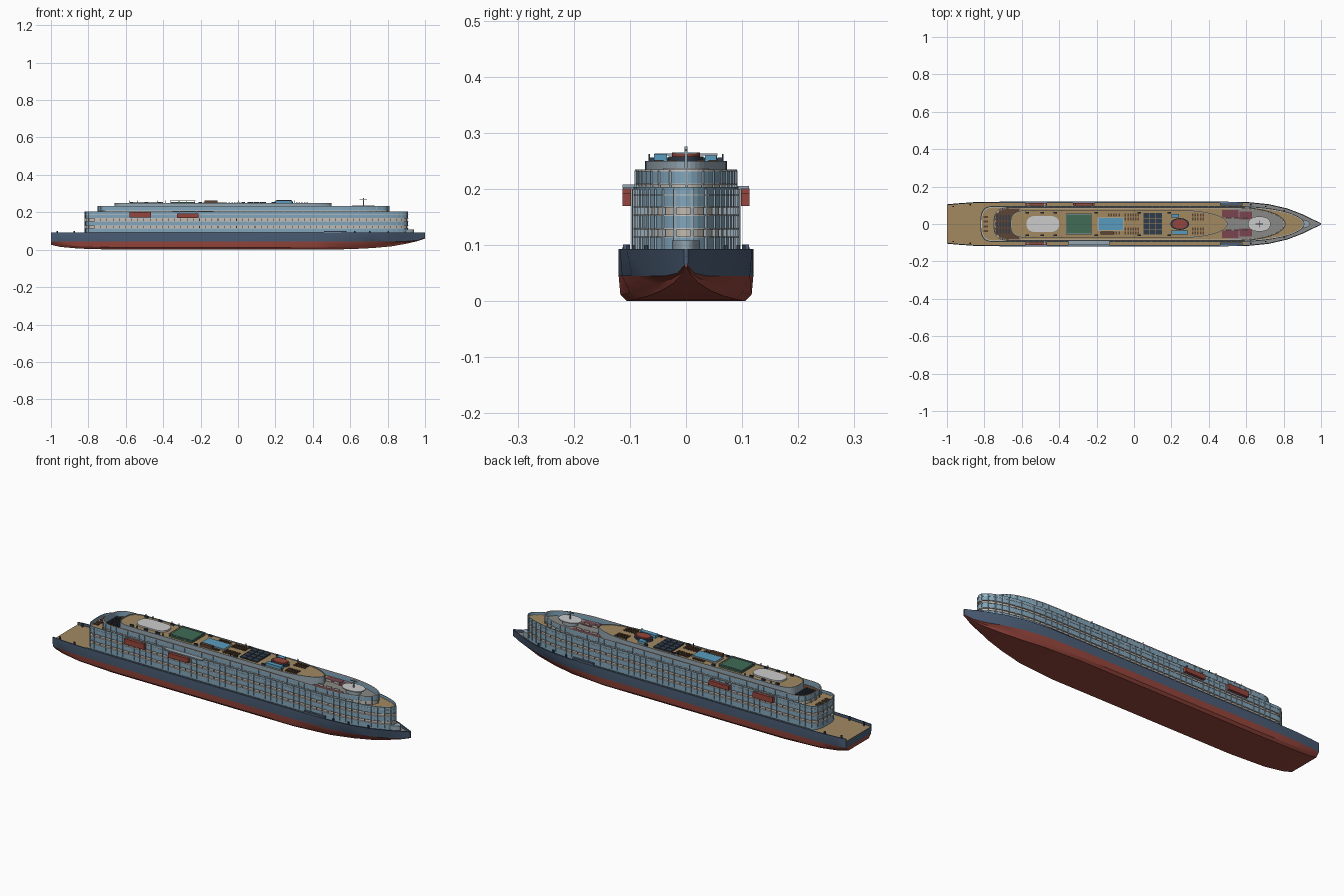
import bpy, bmesh, math
from mathutils import Vector

if "Cube" in bpy.data.objects:
    bpy.data.objects.remove(bpy.data.objects["Cube"])

def mat(name, r, g, b):
    m = bpy.data.materials.new(name)
    m.diffuse_color = (r, g, b, 1)
    m.use_nodes = True
    m.node_tree.nodes["Principled BSDF"].inputs["Base Color"].default_value = m.diffuse_color
    return m

NAVY = mat("navy", .07, .11, .18)
RED = mat("red", .30, .06, .045)
GLASS = mat("glass", .22, .38, .50)
CREAM = mat("cream", .55, .50, .44)
WHITE = mat("white", .75, .75, .72)
TAN = mat("teak", .36, .25, .12)
BROWN = mat("brown", .11, .06, .035)
GREY = mat("grey", .25, .25, .24)
GREEN = mat("green", .05, .15, .09)
POOL = mat("pool", .10, .33, .52)
DARK = mat("dark", .03, .045, .07)
MAROON = mat("maroon", .20, .06, .08)
STEEL = mat("steel_blue", .30, .38, .44)

def make(name, verts, faces, mats, idx=None):
    me = bpy.data.meshes.new(name)
    me.from_pydata(verts, [], faces)
    for m in mats:
        me.materials.append(m)
    if idx:
        me.polygons.foreach_set("material_index", idx)
    bm = bmesh.new()
    bm.from_mesh(me)
    bmesh.ops.recalc_face_normals(bm, faces=bm.faces)
    bm.to_mesh(me)
    bm.free()
    ob = bpy.data.objects.new(name, me)
    bpy.context.collection.objects.link(ob)
    return ob

def outline(x0, x1, w, la, lf, ea=3, ef=2, n=14):
    """Closed plan outline with superellipse ends."""
    half = []
    for length, e, base, s in ((la, ea, x0 + la, -1), (lf, ef, x1 - lf, 1)):
        arc = []
        for i in range(n + 1):
            a = math.pi / 2 * i / n
            arc.append((base + s * length * math.cos(a) ** (2 / e), w * math.sin(a) ** (2 / e)))
        half += arc if s < 0 else arc[::-1]
    half[0], half[-1] = (x0, 0), (x1, 0)
    return half + [(x, -y) for x, y in half[-2:0:-1]]

def prism(name, pts, z0, z1, m):
    n = len(pts)
    v = [(x, y, z) for z in (z0, z1) for x, y in pts]
    f = [(i, (i + 1) % n, n + (i + 1) % n, n + i) for i in range(n)]
    return make(name, v, f + [tuple(range(n)), tuple(range(n, 2 * n))], [m])

def ring(name, spec, d, z0, z1, m, out=0):
    """Thin wall following an outline; d is its thickness."""
    x0, x1, w, la, lf = spec
    a = outline(x0 - out, x1 + out, w + out, la, lf)
    b = outline(x0 + d, x1 - d, w - d, la, lf)
    n = len(a)
    v = [(x, y, z) for p, z in ((a, z0), (a, z1), (b, z1), (b, z0)) for x, y in p]
    f = [(k * n + i, k * n + (i + 1) % n, (k + 1) % 4 * n + (i + 1) % n, (k + 1) % 4 * n + i)
         for k in range(4) for i in range(n)]
    return make(name, v, f, [m])

def boxes(name, items, m):
    """items: (x0, x1, y0, y1, z0, z1)"""
    v, f = [], []
    for x0, x1, y0, y1, z0, z1 in items:
        o = len(v)
        v += [(x, y, z) for z in (z0, z1) for x, y in ((x0, y0), (x1, y0), (x1, y1), (x0, y1))]
        f += [tuple(o + i for i in q) for q in ((0, 3, 2, 1), (4, 5, 6, 7), (0, 1, 5, 4),
                                               (1, 2, 6, 5), (2, 3, 7, 6), (3, 0, 4, 7))]
    return make(name, v, f, [m])

def both(items):
    return items + [(a, b, -d, -c, e, g) for a, b, c, d, e, g in items]

def fins(name, spec, z0, z1, step, m, out=.003):
    """Vertical dividers spaced around an outline."""
    pts = [Vector(p) for p in outline(*spec)]
    items, carry = [], 0
    for a, b in zip(pts, pts[1:] + pts[:1]):
        L = (b - a).length
        t = carry
        while t < L:
            p = a.lerp(b, t / L)
            items.append((p.x - .0015, p.x + .0015, p.y - out, p.y + out, z0, z1))
            t += step
        carry = t - L
    return boxes(name, items, m)

# Hull: lofted stations (x, deck half-width, waterline, bottom, keel height)
stations = [(-1, .105, .104, .095, .026), (-.95, .110, .110, .102, .015), (-.85, .117, .117, .112, .006),
            (-.65, .12, .12, .117, 0), (0, .12, .12, .117, 0), (.4, .12, .12, .117, 0),
            (.6, .118, .114, .1, .003), (.72, .106, .096, .075, .009), (.82, .083, .068, .05, .018),
            (.9, .052, .037, .025, .032), (.96, .023, .015, .01, .046), (1, .004, .003, .002, .06)]
verts, faces, idx = [], [], []
for x, wd, ww, wb, zb in stations:
    wl = max(.045, zb + .004)
    wi = max(wd - .005, .001)
    h = [(0, zb), (wb * .9, zb), (wb, zb + min(.012, (wl - zb) * .6)), (ww, wl),
         (wd, .093), (wi, .093), (wi, .08), (0, .08)]
    verts += [(x, y, z) for y, z in h] + [(x, -y, z) for y, z in h[-2:0:-1]]
N = 14
for s in range(len(stations) - 1):
    for k in range(N):
        faces.append((s * N + k, s * N + (k + 1) % N, (s + 1) * N + (k + 1) % N, (s + 1) * N + k))
        kk = k if k < 7 else 13 - k
        idx.append(0 if kk < 3 else 1 if kk < 6 else (3 if stations[s][0] >= .6 else 2))
for o in (0, (len(stations) - 1) * N):
    faces += [tuple(o + k for k in (0, 1, 2, 3, 11, 12, 13)), tuple(o + k for k in (3, 4, 5, 6, 7, 8, 9, 10, 11))]
    idx += [0, 1]
hull = make("hull", verts, faces, [RED, NAVY, TAN, GREY], idx)
bpy.context.view_layer.objects.active = hull
hull.select_set(True)
bpy.ops.object.shade_smooth_by_angle(angle=math.radians(25))

# Lower superstructure: recessed cabin core, glazed balcony bands, slabs, dividers
T1 = (-.82, .91, .094, .07, .36)
T2 = (-.75, .81, .09, .10, .26)
prism("lower_cabin_core", outline(-.814, .904, .088, .07, .36), .08, .187, CREAM)
prism("lower_roof_deck", outline(-.814, .904, .088, .07, .36), .187, .189, TAN)
for i, (a, b) in enumerate(((.08, .113), (.129, .152), (.168, .188))):
    ring(f"lower_glass_{i}", T1, .006, a, b, GLASS)
for i, z in enumerate((.113, .128, .152, .167, .188)):
    ring(f"lower_slab_{i}", T1, .006, z, z + .002, WHITE, .0015)
ring("lower_parapet", T1, .003, .19, .203, GLASS)
fins("lower_dividers", T1, .093, .2, .033, STEEL)

# Upper superstructure with open decks behind a tall glazed parapet
prism("upper_cabin_core", outline(-.745, .805, .085, .10, .26), .187, .208, CREAM)
prism("upper_aft_deck", outline(-.742, -.5, .083, .10, .02), .208, .210, BROWN)
prism("upper_mid_deck", outline(-.62, .6, .083, .02, .02), .208, .2105, TAN)
prism("upper_fore_deck", outline(.5, .802, .082, .02, .26), .208, .211, GREY)
ring("upper_wall", T2, .004, .209, .231, GLASS)
ring("upper_rail", T2, .004, .231, .235, WHITE, .001)
ring("upper_slab", T2, .004, .207, .21, WHITE, .001)
fins("upper_dividers", T2, .19, .233, .033, STEEL, .002)

# Sun deck block
TOP = (-.66, .5, .073, .10, .24)
prism("sun_deck_house", outline(*TOP), .209, .245, STEEL)
prism("sun_deck", outline(-.655, .495, .069, .10, .24), .245, .247, TAN)
ring("sun_deck_rail", TOP, .003, .244, .25, STEEL)

# Sun deck fittings
prism("white_canopy", outline(-.575, -.40, .044, .06, .06, 2.5, 2.5), .247, .255, WHITE)
boxes("sports_court", [(-.36, -.23, -.055, .055, .247, .256)], GREEN)
boxes("court_frame", both([(-.363, -.227, .052, .056, .260, .263)])
      + [(x, x + .004, -.055, .055, .260, .263) for x in (-.363, -.231)]
      + both([(x, x + .003, .052, .055, .247, .262) for x in (-.36, -.317, -.275, -.233)]), STEEL)
boxes("pool_surround", [(-.195, -.055, -.036, .036, .247, .251)], CREAM)
boxes("pool", [(-.19, -.06, -.031, .031, .25, .253)], POOL)
boxes("pool_bar", [(-.18, -.11, -.057, -.04, .247, .262)], BROWN)
boxes("solar_panels", [(.05 + i * .034, .081 + i * .034, -.055 + j * .029, -.029 + j * .029, .247, .254)
                       for i in range(3) for j in range(4)], DARK)
prism("funnel_base", outline(.195, .295, .031, .05, .05, 2, 2), .247, .258, DARK)
prism("funnel", outline(.205, .285, .025, .04, .04, 2, 2), .258, .265, RED)
boxes("vent_houses", [(.2, .29, -.057, -.034, .247, .262), (.2, .24, .034, .054, .247, .26)], POOL)
boxes("sun_loungers", both([(x + i * .014, x + .008 + i * .014, y, y + .016, .247, .252)
                            for x, n in ((-.05, 6), (-.14, 5), (.31, 5)) for i in range(n)
                            for y in (.018, .04) if not (x == -.14 and y < .03)]), BROWN)
boxes("deck_lockers", both([(x, x + .018, .056, .064, .247, .256)
                            for x in (-.58, -.5, -.43, -.21, .02, .18)]), DARK)
boxes("lamp_posts", both([(x, x + .003, .064, .067, .247, .262)
                          for x in (-.58, -.54, -.43, -.39, 0, .3)]), DARK)

# Aft terrace and forward terrace
boxes("terrace_seats", [(-.735 + i * .016, -.727 + i * .016, -.05 + j * .035, -.023 + j * .035, .21, .216)
                        for i in range(5) for j in range(3)], DARK)
boxes("maroon_carpets", both([(.47, .56, .035, .075, .21, .213), (.565, .63, .025, .068, .21, .2135)]), MAROON)
boxes("cream_benches", both([(x, x + .03, .03, .036, .211, .222) for x in (.49, .535, .58)]), CREAM)
boxes("lower_aft_tables", both([(-.805, -.78, y, y + .012, .189, .195) for y in (.008, .032)]), BROWN)

# Forward lookout platform and mast
prism("lookout_drum", outline(.63, .71, .03, .04, .04, 2, 2), .21, .232, STEEL)
prism("lookout_platform", outline(.61, .73, .04, .06, .06, 2.3, 2.3), .232, .237, WHITE)
boxes("mast", [(.667, .673, -.003, .003, .237, .276), (.65, .69, -.002, .002, .268, .271),
               (.668, .672, -.02, .02, .262, .265)], STEEL)

# Lifeboats, davits and the side balcony
boxes("lifeboats", both([(-.58, -.465, .098, .113, .172, .201), (-.325, -.21, .098, .113, .17, .193)]), RED)
boxes("davits", both([(x, x + .006, .088, .112, .2, .205) for x in (-.57, -.48, -.315, -.225)]), STEEL)
boxes("side_balcony", [(-.35, -.13, -.113, -.09, .202, .208)], STEEL)

# Main deck fittings
prism("bow_house", outline(.85, .94, .024, .03, .05), .08, .108, STEEL)
boxes("bollards", both([(x, x + .008, y, y + .006, .08, .1)
                        for x, y in ((-.97, .09), (-.88, .1), (.5, .105), (.62, .1), (.7, .09), (.8, .068))]), DARK)
boxes("promenade_rail", both([(-.8, .55, .112, .114, .093, .096)]), STEEL)
boxes("side_tender", both([(.46, .58, .1, .112, .09, .101)]), NAVY)
